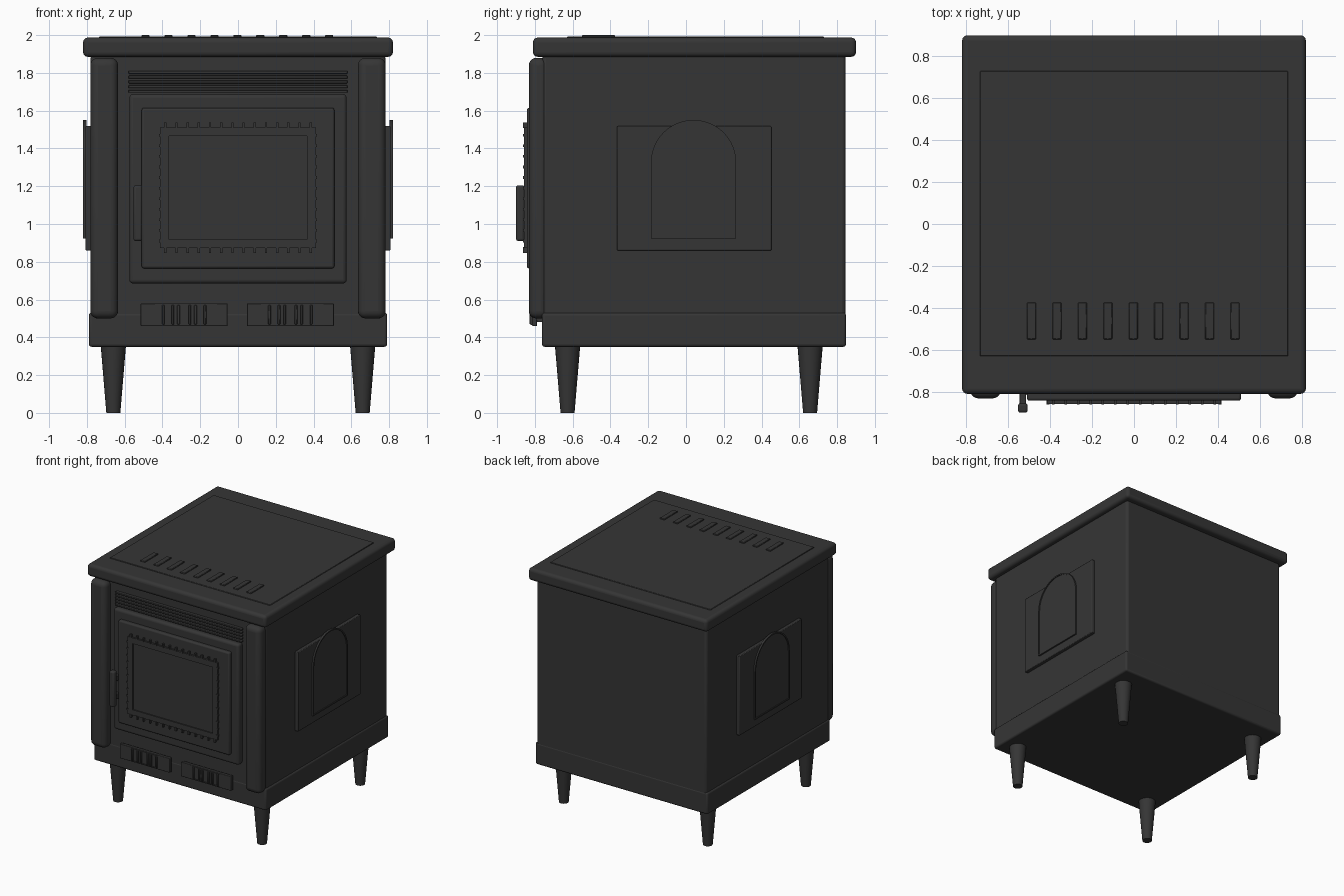
import bpy, bmesh, math

if "Cube" in bpy.data.objects:
    bpy.data.objects.remove(bpy.data.objects["Cube"])

iron = bpy.data.materials.new("cast_iron_grey")
iron.diffuse_color = (0.036, 0.036, 0.036, 1)
iron.use_nodes = True
iron.node_tree.nodes["Principled BSDF"].inputs["Base Color"].default_value = iron.diffuse_color


def finish(name, bm, bevel=0.0, segments=3):
    bmesh.ops.recalc_face_normals(bm, faces=bm.faces)
    me = bpy.data.meshes.new(name)
    bm.to_mesh(me)
    bm.free()
    ob = bpy.data.objects.new(name, me)
    bpy.context.collection.objects.link(ob)
    me.materials.append(iron)
    if bevel:
        mod = ob.modifiers.new("rounding", 'BEVEL')
        mod.width, mod.segments, mod.limit_method = bevel, segments, 'ANGLE'
    bpy.ops.object.select_all(action='DESELECT')
    ob.select_set(True)
    bpy.context.view_layer.objects.active = ob
    bpy.ops.object.shade_smooth_by_angle(angle=math.radians(35))
    return ob


def add_box(bm, x, y, z):
    """Box from (min, max) pairs."""
    vs = bmesh.ops.create_cube(bm, size=1)['verts']
    for v in vs:
        v.co = [(a + b) / 2 + c * (b - a) for (a, b), c in zip((x, y, z), v.co)]


def boxes(name, specs, bevel=0.0, segments=3):
    bm = bmesh.new()
    for s in specs:
        add_box(bm, *s)
    return finish(name, bm, bevel, segments)


def box(name, x, y, z, bevel=0.0, segments=3):
    return boxes(name, [(x, y, z)], bevel, segments)


def ring(name, outer, inner, place, depth):
    """Raised band between two matching outlines; place maps (u, v, d) to xyz."""
    bm = bmesh.new()
    loops = [[bm.verts.new(place(u, v, d)) for u, v in pts]
             for pts, d in ((outer, 0), (outer, depth), (inner, depth), (inner, 0))]
    n = len(outer)
    for k in range(4):
        a, b = loops[k], loops[(k + 1) % 4]
        for i in range(n):
            bm.faces.new((a[i], a[(i + 1) % n], b[(i + 1) % n], b[i]))
    return finish(name, bm)


def rect(u0, u1, v0, v1):
    return [(u0, v0), (u1, v0), (u1, v1), (u0, v1)]


def arch(half, bottom, spring, cu):
    pts = [(cu - half, bottom), (cu + half, bottom)]
    return pts + [(cu + half * math.cos(math.pi * i / 24), spring + half * math.sin(math.pi * i / 24))
                  for i in range(25)]


# Body, plinth and lid
box("body", (-.78, .78), (-.76, .845), (.36, 1.9), .02)
box("plinth", (-.79, .79), (-.762, .847), (.35, .53), .014)
box("lid", (-.82, .82), (-.81, .9), (1.885, 1.987), .025, 4)
box("lid_plate", (-.735, .735), (-.63, .73), (1.97, 1.992), .003, 1)
boxes("lid_vents", [((-.511 + .1215 * i, -.468 + .1215 * i), (-.55, -.375), (1.98, 2.0))
                    for i in range(9)], .003, 1)

# Rounded front columns
boxes("front_columns", [(sorted((s * .635, s * .782)), (-.832, -.73), (.5, 1.88))
                        for s in (-1, 1)], .04, 5)

# Tapered legs
bm = bmesh.new()
for x in (-.66, .66):
    for y in (-.627, .657):
        vs = bmesh.ops.create_cone(bm, cap_ends=True, segments=24, radius1=.037,
                                   radius2=.068, depth=.37)['verts']
        bmesh.ops.translate(bm, verts=vs, vec=(x, y, .185))
finish("legs", bm)

# Air slats above the door
boxes("air_slats", [((-.58, .58), (-.785, -.75), (1.695 + .025 * i, 1.71 + .025 * i))
                    for i in range(5)], .004, 2)


# Door, stepped panel and window
def front(y):
    return lambda u, v, d: (u, y - d, v)


box("door", (-.575, .575), (-.812, -.75), (.685, 1.688), .02, 4)
box("door_panel", (-.51, .51), (-.843, -.8), (.765, 1.615), .012, 3)
ring("window_frame", rect(-.412, .412, .872, 1.512), rect(-.365, .365, .917, 1.465), front(-.84), .018)
box("window_glass", (-.37, .37), (-.849, -.83), (.91, 1.47))

# Small teeth around the window
teeth = []
for i in range(14):
    x = -.385 + .77 * i / 13
    for z in (.862, 1.522):
        teeth.append(((x - .006, x + .006), (-.862, -.83), (z - .015, z + .015)))
for i in range(11):
    z = .91 + .56 * i / 10
    for x in (-.41, .41):
        teeth.append(((x - .008, x + .008), (-.862, -.83), (z - .007, z + .007)))
boxes("window_teeth", teeth)

# Door handle
box("door_handle", (-.553, -.507), (-.9, -.855), (.91, 1.205), .012, 3)
boxes("handle_mounts", [((-.545, -.515), (-.87, -.8), (z, z + .04)) for z in (.96, 1.11)], .004, 2)

# Lower air inlets with sliding ribs
for side, cx in (("left", -.285), ("right", .277)):
    box(side + "_inlet", (cx - .23, cx + .23), (-.815, -.788), (.46, .58), .004, 2)
    box(side + "_inlet_mount", (cx - .2, cx + .2), (-.8, -.75), (.48, .56))
    boxes(side + "_inlet_ribs", [((cx + o - .007, cx + o + .007), (-.828, -.8), (.468, .572))
                                 for o in (-.11, -.06, -.03, .03, .06, .11)], .003, 1)
    boxes(side + "_inlet_rails", [((cx - .12, cx + .12), (-.821, -.8), (z, z + .008))
                                  for z in (.465, .567)])

# Side panels with arched plates
for side, s in (("left", -1), ("right", 1)):
    def place(u, v, d, s=s):
        return (s * (.803 + d), u, v)
    box(side + "_side_panel", sorted((s * .77, s * .808)), (-.365, .452), (.86, 1.518), .005, 2)
    bm = bmesh.new()
    face = bm.faces.new([bm.verts.new(place(u, v, 0)) for u, v in arch(.217, .932, 1.325, .04)])
    ext = bmesh.ops.extrude_face_region(bm, geom=[face])['geom']
    bmesh.ops.translate(bm, vec=(s * .012, 0, 0),
                        verts=[g for g in ext if isinstance(g, bmesh.types.BMVert)])
    finish(side + "_arch_plate", bm)
    ring(side + "_arch_rim", arch(.226, .924, 1.325, .04), arch(.215, .934, 1.325, .04), place, .018)
